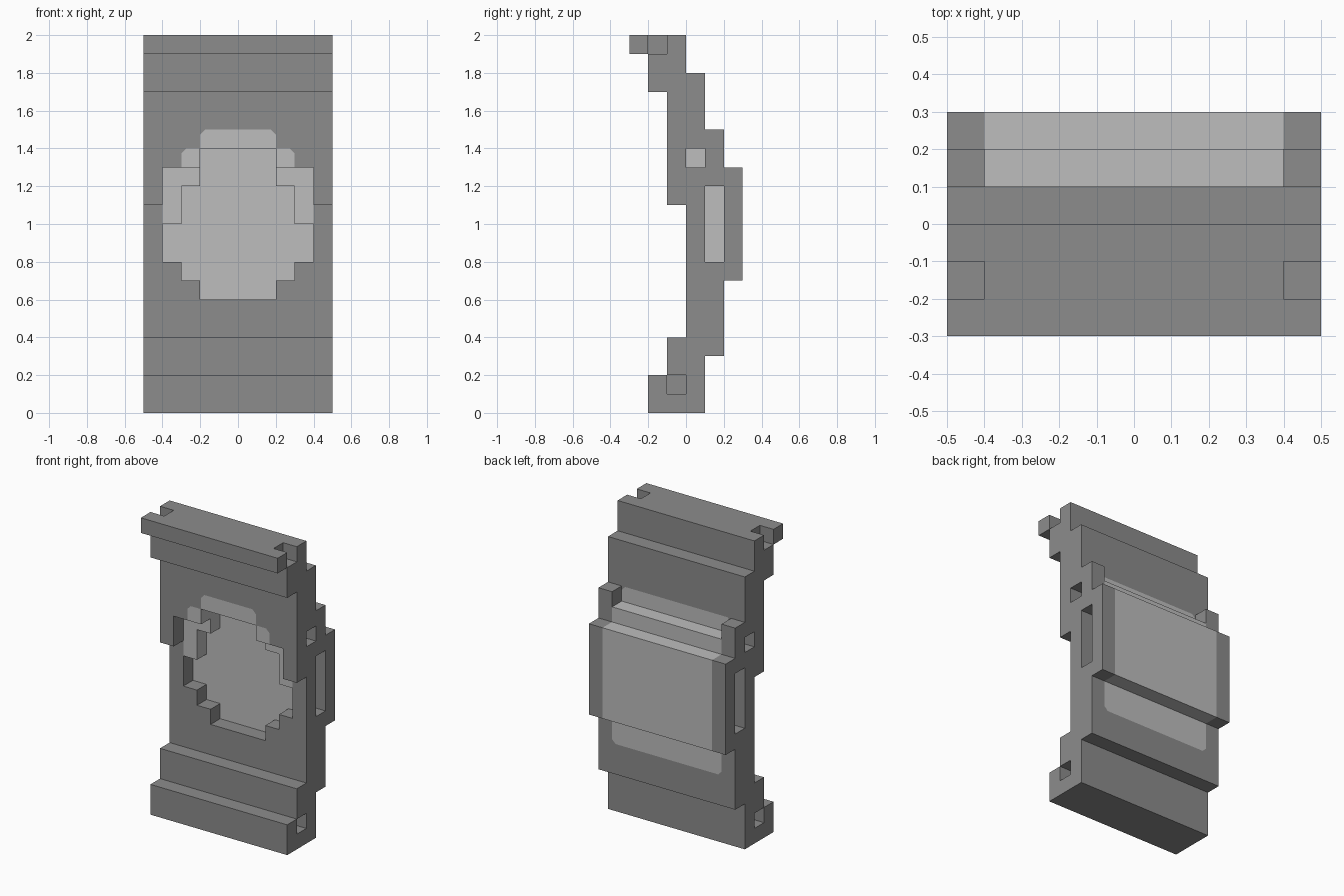
import bpy, bmesh
from mathutils import Vector

cube = bpy.data.objects.get("Cube")
if cube:
    bpy.data.objects.remove(cube, do_unlink=True)


def make_material(name, value):
    mat = bpy.data.materials.new(name)
    mat.use_nodes = True
    colour = (value, value, value, 1.0)
    mat.diffuse_color = colour
    mat.node_tree.nodes["Principled BSDF"].inputs["Base Color"].default_value = colour
    return mat


def add_object(name, bm):
    bmesh.ops.recalc_face_normals(bm, faces=bm.faces[:])
    mesh = bpy.data.meshes.new(name)
    bm.to_mesh(mesh)
    bm.free()
    obj = bpy.data.objects.new(name, mesh)
    bpy.context.scene.collection.objects.link(obj)
    return obj


def add_box(name, x0, x1, y0, y1, z0, z1):
    bm = bmesh.new()
    bmesh.ops.create_cube(bm, size=1)
    for v in bm.verts:
        v.co = ((x0 + x1) / 2 + v.co.x * (x1 - x0),
                (y0 + y1) / 2 + v.co.y * (y1 - y0),
                (z0 + z1) / 2 + v.co.z * (z1 - z0))
    return add_object(name, bm)


# Stepped side profile (y, z), extruded across the width
profile = [(-.2, 0), (.1, 0), (.1, .3), (.2, .3), (.2, .7), (.3, .7), (.3, 1.3),
           (.2, 1.3), (.2, 1.5), (.1, 1.5), (.1, 1.8), (0, 1.8), (0, 2), (-.3, 2),
           (-.3, 1.9), (-.2, 1.9), (-.2, 1.7), (-.1, 1.7), (-.1, 1.1), (0, 1.1),
           (0, .4), (-.1, .4), (-.1, .2), (-.2, .2)]
bm = bmesh.new()
side = bm.faces.new([bm.verts.new((-.5, y, z)) for y, z in profile])
ext = bmesh.ops.extrude_face_region(bm, geom=[side])
bmesh.ops.translate(bm, vec=(1, 0, 0),
                    verts=[g for g in ext["geom"] if isinstance(g, bmesh.types.BMVert)])
panel = add_object("stepped_panel", bm)

# Front recesses and the rear step: half width, y range, z range
cuts = [(.4, -.15, 0, 1.0, 1.3),
        (.2, -.15, .1, .6, 1.4),
        (.3, -.15, .1, .7, 1.2),
        (.4, -.15, .1, .8, 1.0),
        (.4, .1, .25, 1.4, 1.55)]
cutters = [add_box("recess_cutter", -w, w, *rest) for w, *rest in cuts]

# Side notches, the top pair being open upward
notches = [(-.1, 0, .1, .2), (.1, .2, .8, 1.2), (0, .1, 1.3, 1.4), (-.2, -.1, 1.9, 2.1)]
for notch in notches:
    cutters.append(add_box("notch_cutter", .4, .6, *notch))
    cutters.append(add_box("notch_cutter", -.6, -.4, *notch))

for cutter in cutters:
    cutter.hide_render = True
    mod = panel.modifiers.new("cut", 'BOOLEAN')
    mod.operation = 'DIFFERENCE'
    mod.solver = 'EXACT'
    mod.object = cutter
bpy.context.view_layer.update()
depsgraph = bpy.context.evaluated_depsgraph_get()
cut_mesh = bpy.data.meshes.new_from_object(panel.evaluated_get(depsgraph))
panel.modifiers.clear()
panel.data = cut_mesh
for cutter in cutters:
    bpy.data.objects.remove(cutter, do_unlink=True)

panel.data.materials.clear()
panel.data.materials.append(make_material("dark_grey", .262))
panel.data.materials.append(make_material("light_grey", .509))

# Light core: half width, y range, z range, then a clipped corner slope * z + |x| < limit
core = [(.4, .2, .3, .7, 1.3, 0, 9),
        (.4, .1, .2, .5, 1.4, -1, -.125),
        (.4, 0, .1, 1.0, 1.5, 1, 1.875),
        (.3, -.1, 0, 1.3, 1.4, 1, 1.675),
        (.2, -.1, 0, 1.4, 1.5, 1, 1.675)]


def in_core(p):
    x = abs(p.x)
    return any(x < w and y0 < p.y < y1 and z0 < p.z < z1 and x + s * p.z < limit
               for w, y0, y1, z0, z1, s, limit in core)


# Split the surface along every colour border
planes = []
for sx in (-1, 1):
    planes += [((sx * w, 0, 0), (1, 0, 0)) for w in (.2, .3, .4)]
    planes += [((sx * lim, 0, 0), (sx, 0, s))
               for s, lim in ((-1, -.125), (1, 1.875), (1, 1.675))]
planes += [((0, 0, z), (0, 0, 1)) for z in (.5, .7, 1.0, 1.3, 1.4, 1.5)]
planes += [((0, y, 0), (0, 1, 0)) for y in (0, .1, .2)]

bm = bmesh.new()
bm.from_mesh(panel.data)
bmesh.ops.remove_doubles(bm, verts=bm.verts[:], dist=.0005)
bmesh.ops.triangulate(bm, faces=bm.faces[:])
for co, no in planes:
    bmesh.ops.bisect_plane(bm, geom=bm.verts[:] + bm.edges[:] + bm.faces[:],
                           dist=.0002, plane_co=co, plane_no=Vector(no).normalized())

# Colour each face by the material just beneath it
bm.normal_update()
for face in bm.faces:
    face.smooth = False
    face.material_index = int(in_core(face.calc_center_median() - face.normal * .03))
bmesh.ops.dissolve_limit(bm, angle_limit=.01, verts=bm.verts[:], edges=bm.edges[:],
                         delimit={'MATERIAL'})
bm.to_mesh(panel.data)
bm.free()
